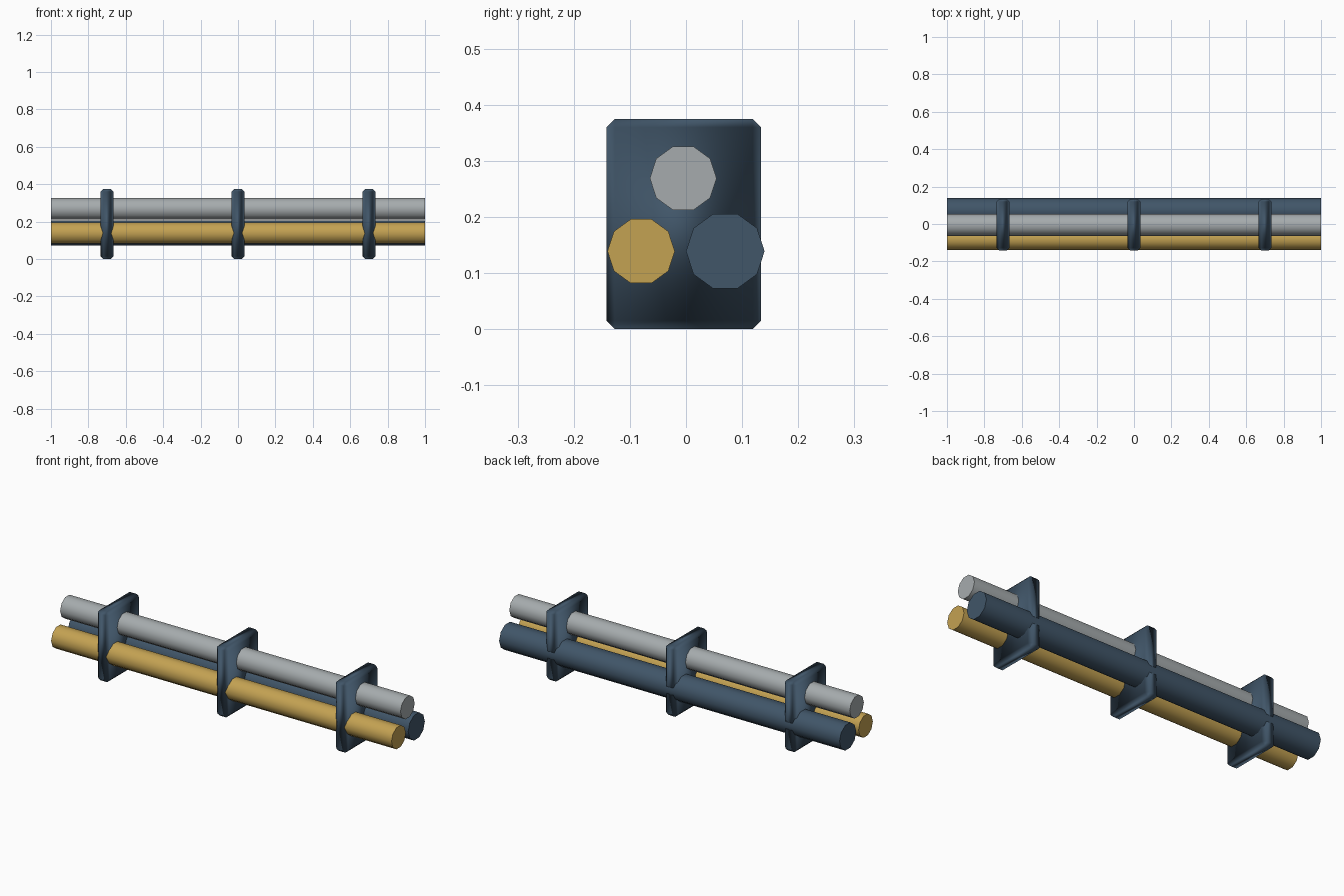
import bpy, math

if "Cube" in bpy.data.objects:
    bpy.data.objects.remove(bpy.data.objects["Cube"])


def material(name, rgb):
    m = bpy.data.materials.new(name)
    m.diffuse_color = (*rgb, 1)
    m.use_nodes = True
    m.node_tree.nodes["Principled BSDF"].inputs["Base Color"].default_value = m.diffuse_color
    return m


blue = material("slate_blue", (0.052, 0.092, 0.14))
silver = material("silver_grey", (0.38, 0.41, 0.42))
gold = material("brass_gold", (0.55, 0.36, 0.085))


def finish(obj, name, mat, angle):
    obj.name = name
    obj.data.materials.append(mat)
    bpy.ops.object.shade_smooth_by_angle(angle=math.radians(angle))


def pipe(name, y, z, r, mat):
    # ten-sided pipe along x, with corners on the +y and -y sides
    bpy.ops.mesh.primitive_cylinder_add(
        vertices=10, radius=r, depth=2, location=(0, y, z),
        rotation=(0, math.pi / 2, 0))
    bpy.ops.object.transform_apply(location=False, rotation=True, scale=True)
    finish(bpy.context.object, name, mat, 40)


def bracket(name, x):
    # upright plate with chamfered edges
    bpy.ops.mesh.primitive_cube_add(size=1, location=(x, -0.004, 0.1875))
    obj = bpy.context.object
    obj.scale = (0.07, 0.276, 0.375)
    bpy.ops.object.transform_apply(location=False, rotation=False, scale=True)
    bevel = obj.modifiers.new("chamfer", 'BEVEL')
    bevel.width = 0.015
    bevel.segments = 1
    bevel.harden_normals = True
    bpy.ops.object.modifier_apply(modifier=bevel.name)
    finish(obj, name, blue, 60)


# Three pipes
pipe("upper_pipe", -0.005, 0.269, 0.0595, silver)
pipe("front_pipe", -0.08, 0.139, 0.06, gold)
pipe("back_pipe", 0.07, 0.139, 0.07, blue)

# Three support plates
for side, x in (("left", -0.7), ("middle", 0), ("right", 0.7)):
    bracket(side + "_bracket", x)
